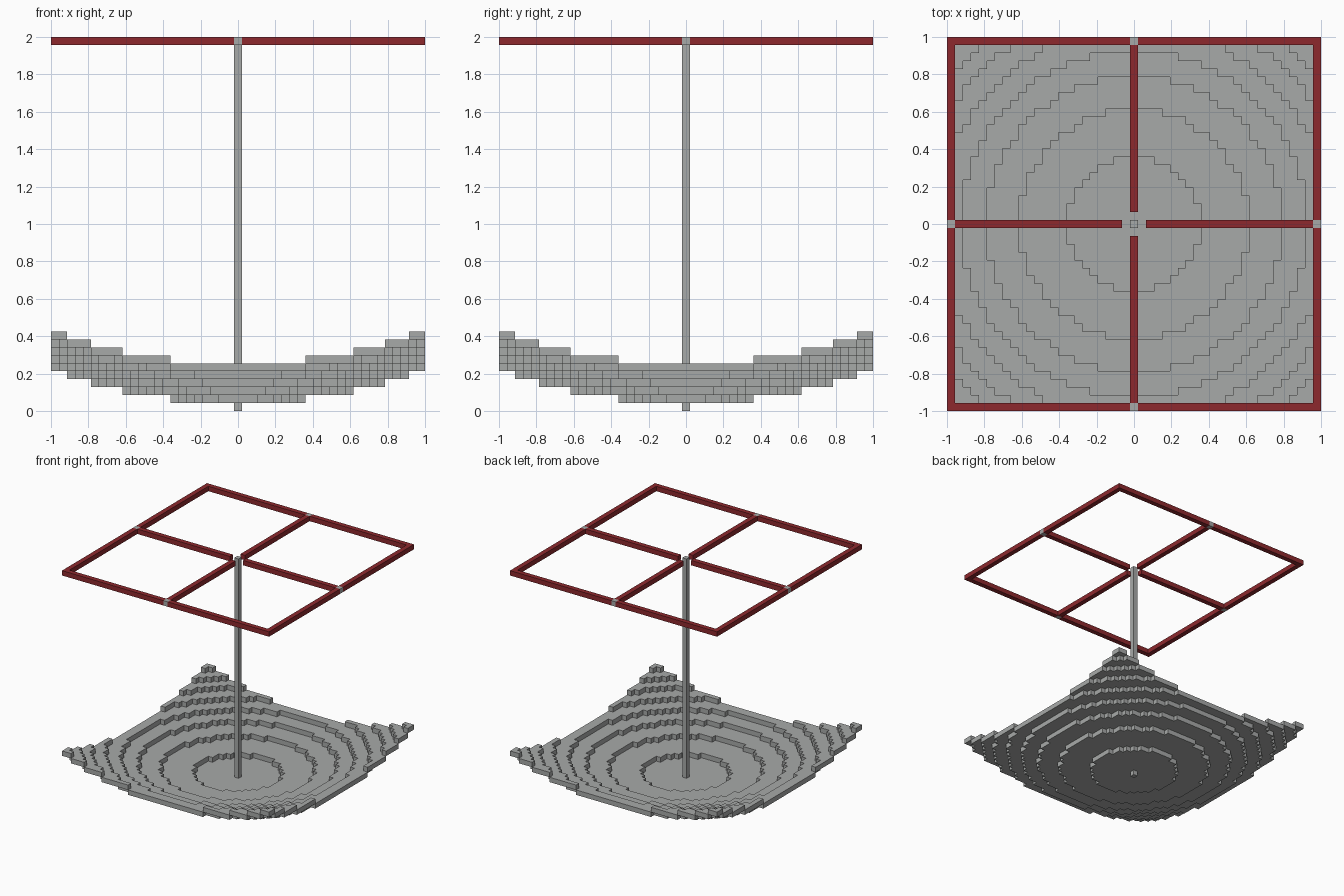
import bpy, bmesh
from mathutils import Matrix, Vector
from math import sqrt, pi

cube = bpy.data.objects.get("Cube")
if cube:
    bpy.data.objects.remove(cube, do_unlink=True)

N = 23                 # cells from the centre to each side
S = 2 / (2 * N + 1)    # cell size
RADIUS = 69.5          # dish curvature radius, in cells
TOP = 2 * N            # top layer


def material(name, colour):
    mat = bpy.data.materials.new(name)
    mat.use_nodes = True
    mat.diffuse_color = colour
    mat.node_tree.nodes["Principled BSDF"].inputs["Base Color"].default_value = colour
    return mat


grey = material("light_grey", (0.39, 0.40, 0.395, 1))
red = material("dark_red", (0.27, 0.022, 0.027, 1))


def finish(name, bm, mat):
    mesh = bpy.data.meshes.new(name)
    bm.to_mesh(mesh)
    bm.free()
    mesh.materials.append(mat)
    obj = bpy.data.objects.new(name, mesh)
    bpy.context.collection.objects.link(obj)
    return obj


def block(name, lo, hi, mat, quarter_turns=0):
    """Box filling the cells lo..hi inclusive, turned about the centre."""
    a = Vector((lo[0] - 0.5, lo[1] - 0.5, lo[2])) * S
    b = Vector((hi[0] + 0.5, hi[1] + 0.5, hi[2] + 1)) * S
    bm = bmesh.new()
    bmesh.ops.create_cube(bm, size=1)
    spin = Matrix.Rotation(quarter_turns * pi / 2, 4, "Z")
    bm.transform(spin @ Matrix.Translation((a + b) / 2) @ Matrix.Diagonal((*(b - a), 1)))
    return finish(name, bm, mat)


def layer(i, j):
    """Layer of the stepped dish at a cell, or None outside it."""
    if max(abs(i), abs(j)) > N:
        return None
    return 1 + round(RADIUS - sqrt(RADIUS ** 2 - i * i - j * j))


# Stepped dish: one cell thick, with walls only where the layer changes
bm = bmesh.new()


def quad(centre, u, v):
    bm.faces.new([bm.verts.new((centre + u * p + v * q) * S)
                  for p, q in ((-1, -1), (1, -1), (1, 1), (-1, 1))])


X, Y, Z = (Vector(row) / 2 for row in Matrix.Identity(3))
for i in range(-N, N + 1):
    for j in range(-N, N + 1):
        k = layer(i, j)
        centre = Vector((i, j, k + 0.5))
        quad(centre + Z, X, Y)
        quad(centre - Z, Y, X)
        for di, dj in ((1, 0), (0, 1), (-1, 0), (0, -1)):
            if layer(i + di, j + dj) != k:
                out = X * di + Y * dj
                quad(centre + out, Z.cross(out) * 2, Z)
bmesh.ops.remove_doubles(bm, verts=bm.verts, dist=S / 100)
finish("dish", bm, grey)

# Central mast, poking out below the dish
block("mast", (0, 0, 0), (0, 0, TOP), grey)

# Square top frame with cross arms and grey joints
for turn, side in enumerate(("left", "back", "right", "front")):
    block(side + "_arm", (2, 0, TOP), (N - 1, 0, TOP), red, turn)
    block(side + "_joint", (N, 0, TOP), (N, 0, TOP), grey, turn)
    block(side + "_rail_a", (N, 1, TOP), (N, N, TOP), red, turn)
    block(side + "_rail_b", (N, 1 - N, TOP), (N, -1, TOP), red, turn)
